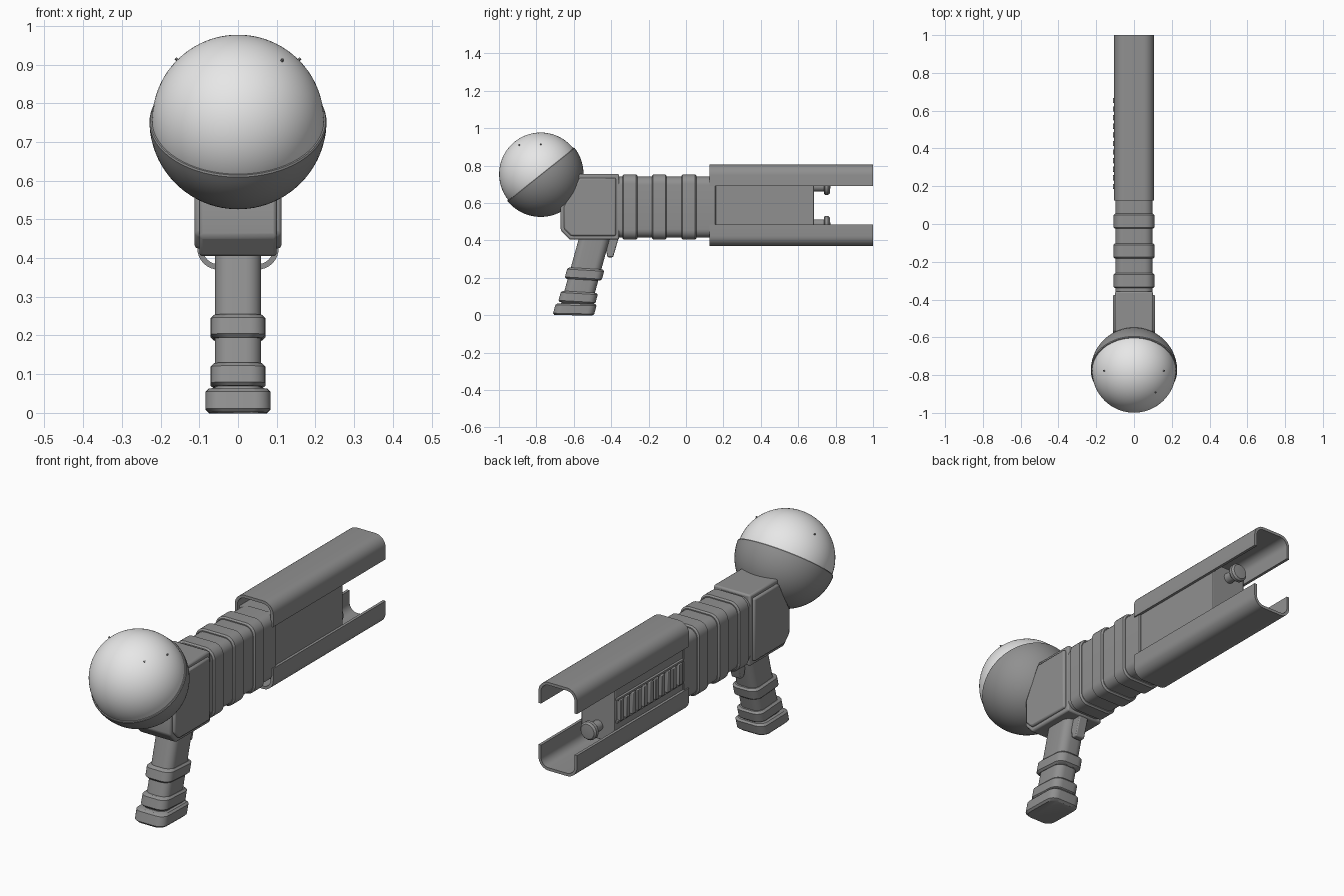
import bpy, bmesh, math
from mathutils import Vector, Matrix

if "Cube" in bpy.data.objects:
    bpy.data.objects.remove(bpy.data.objects["Cube"])


def material(name, v):
    m = bpy.data.materials.new(name)
    m.diffuse_color = (v, v, v, 1)
    m.use_nodes = True
    m.node_tree.nodes["Principled BSDF"].inputs["Base Color"].default_value = m.diffuse_color
    return m


GREY = material("mid grey", 0.28)
WHITE = material("off white", 0.8)


def finish(name, bm, mat=GREY, angle=35, bevel=0):
    bmesh.ops.recalc_face_normals(bm, faces=bm.faces)
    mesh = bpy.data.meshes.new(name)
    bm.to_mesh(mesh)
    bm.free()
    mesh.materials.append(mat)
    ob = bpy.data.objects.new(name, mesh)
    bpy.context.collection.objects.link(ob)
    bpy.ops.object.select_all(action='DESELECT')
    bpy.context.view_layer.objects.active = ob
    ob.select_set(True)
    bpy.ops.object.shade_smooth_by_angle(angle=math.radians(angle))
    if bevel:
        b = ob.modifiers.new("bevel", 'BEVEL')
        b.width, b.segments = bevel, 2
        b.limit_method = 'ANGLE'
    return ob


def rounded_rect(hw, hh, r, n=6):
    pts = []
    for k, (sx, sy) in enumerate([(1, 1), (-1, 1), (-1, -1), (1, -1)]):
        for i in range(n + 1):
            a = math.pi / 2 * (k + i / n)
            pts.append((sx * (hw - r) + r * math.cos(a), sy * (hh - r) + r * math.sin(a)))
    return pts


def loft(name, sections, **kw):
    """Skin closed loops of equal length and cap both ends."""
    bm = bmesh.new()
    loops = [[bm.verts.new(p) for p in s] for s in sections]
    n = len(loops[0])
    for a, b in zip(loops, loops[1:]):
        for i in range(n):
            j = (i + 1) % n
            bm.faces.new((a[i], a[j], b[j], b[i]))
    bm.faces.new(loops[0])
    bm.faces.new(loops[-1])
    return finish(name, bm, **kw)


def box(name, lo, hi, **kw):
    bm = bmesh.new()
    lo, hi = Vector(lo), Vector(hi)
    bmesh.ops.create_cube(bm, size=1, matrix=Matrix.Translation((lo + hi) / 2)
                          @ Matrix.Diagonal((*(hi - lo), 1)))
    return finish(name, bm, **kw)


def lathe(name, profile, matrix, mat=GREY, steps=64):
    """Spin (radius, height) points around local z."""
    bm = bmesh.new()
    vs = [bm.verts.new((r, 0, h)) for r, h in profile]
    es = [bm.edges.new(e) for e in zip(vs, vs[1:])]
    bmesh.ops.spin(bm, geom=vs + es, cent=(0, 0, 0), axis=(0, 0, 1),
                   angle=math.tau, steps=steps)
    bmesh.ops.remove_doubles(bm, verts=bm.verts, dist=1e-5)
    bm.transform(matrix)
    return finish(name, bm, mat)


# Ball: white dome seated in a tilted grey cup
C = Vector((0, -0.777, 0.755))
tilt = Matrix.Translation(C) @ Matrix.Rotation(math.radians(38.5), 4, 'X')


def arc(r, a0, a1, n):
    return [(r * math.cos(a0 + (a1 - a0) * i / n), r * math.sin(a0 + (a1 - a0) * i / n))
            for i in range(n + 1)]


lathe("white_dome", arc(0.222, -0.1, math.pi / 2, 26), tilt, WHITE)
lathe("ball_cup", arc(0.229, -math.pi / 2, -0.02, 24) + [(0.226, 0.0), (0.216, 0.0), (0.214, -0.02)], tilt)

# Tiny studs on the dome
for d in [(0.115, -0.115, 0.157), (0.16, 0, 0.16), (-0.16, 0, 0.16)]:
    q = Vector(d).normalized()
    lathe("dome_stud", [(0, 0.228), (0.004, 0.228), (0.004, 0.215)],
          Matrix.Translation(C) @ q.to_track_quat('Z', 'Y').to_matrix().to_4x4(), steps=10)

# Housing behind the ball, with raised side plates
body = [(-0.67, 0.588), (-0.67, 0.455), (-0.623, 0.405), (-0.357, 0.405),
        (-0.357, 0.755), (-0.575, 0.755)]
plate = [(-0.652, 0.58), (-0.652, 0.462), (-0.615, 0.425), (-0.375, 0.425),
         (-0.375, 0.735), (-0.568, 0.735)]
loft("housing", [[(x, y, z) for y, z in body] for x in (-0.1, 0.1)], bevel=0.008)
for s in (-1, 1):
    loft("housing_side_plate", [[(s * x, y, z) for y, z in plate] for x in (0.09, 0.112)], bevel=0.008)


def tube(name, y0, y1, hw, z0, z1, r, edge):
    """Rounded-rectangle bar along y with softened ends."""
    c = (z0 + z1) / 2
    secs = []
    for y, d in [(y0, edge), (y0 + edge, 0), (y1 - edge, 0), (y1, edge)]:
        secs.append([(x, y, c + z) for x, z in
                     rounded_rect(hw - d, (z1 - z0) / 2 - d, r - d / 2)])
    return loft(name, secs)


# Neck with three raised rings
tube("neck", -0.37, 0.16, 0.099, 0.416, 0.741, 0.045, 0.004)
for y in (-0.34, -0.183, -0.025):
    tube("neck_ring", y, y + 0.08, 0.108, 0.405, 0.753, 0.05, 0.007)

# Core between the rails
box("core", (-0.092, 0.14, 0.42), (0.092, 0.685, 0.738), bevel=0.004)


# Upper and lower channel rails
def rail(name, flip):
    hw, top, low, r, t = 0.105, 0.805, 0.69, 0.055, 0.014

    def half(off):
        pts = [(hw - off, low)]
        for i in range(9):
            a = math.pi / 2 * i / 8
            pts.append((hw - r + (r - off) * math.cos(a), top - r + (r - off) * math.sin(a)))
        return pts + [(-x, z) for x, z in reversed(pts)]
    outer, inner = half(0), half(t)
    mid = 0.5875
    bm = bmesh.new()
    rows = []
    for y in (0.125, 1.0):
        rows.append([[bm.verts.new((x, y, 2 * mid - z if flip else z)) for x, z in p]
                     for p in (outer, inner)])
    (oa, ia), (ob, ib) = rows
    for p, q in ((oa, ob), (ia, ib), (oa, ia), (ob, ib)):
        for i in range(len(p) - 1):
            bm.faces.new((p[i], p[i + 1], q[i + 1], q[i]))
    for i in (0, -1):
        bm.faces.new((oa[i], ia[i], ib[i], ob[i]))
    finish(name, bm)


rail("upper_rail", False)
rail("lower_rail", True)

# Pegs on the end of the core
for z in (0.688, 0.487):
    lathe("end_peg", [(0, 0), (0.026, 0), (0.026, 0.055), (0.038, 0.055), (0.044, 0.062),
                      (0.044, 0.078), (0.036, 0.087), (0, 0.09)],
          Matrix.Translation((0, 0.682, z)) @ Matrix.Rotation(-math.pi / 2, 4, 'X'), steps=32)

# Slatted vent on the left side
for z in (0.522, 0.632):
    box("vent_frame", (-0.104, 0.165, z), (-0.09, 0.68, z + 0.01))
for i in range(11):
    y = 0.185 + i * 0.0455
    box("vent_slat", (-0.112, y, 0.53), (-0.09, y + 0.028, 0.634), bevel=0.003)


# Raked grip with two bands and a foot
def grip_part(name, z0, z1, hw, hl, edge, slope=0.06):
    secs = []
    for z, d in [(z0, edge), (z0 + edge, 0), (z1 - edge, 0), (z1, edge)]:
        c = -0.603 + 0.275 * z
        secs.append([(x, c + y, z - slope * y) for x, y in rounded_rect(hw - d, hl - d, 0.04)])
    loft(name, secs)


grip_part("grip", 0.03, 0.44, 0.06, 0.083, 0.003, 0)
grip_part("grip_band", 0.19, 0.25, 0.071, 0.099, 0.009)
grip_part("grip_band", 0.065, 0.125, 0.071, 0.099, 0.009)
grip_part("grip_foot", 0.0, 0.062, 0.084, 0.11, 0.009, 0.02)

# Trigger
loft("trigger", [[(x, y, z) for y, z in
                  [(-0.44, 0.42), (-0.362, 0.42), (-0.365, 0.395), (-0.39, 0.31), (-0.42, 0.31)]]
                 for x in (-0.025, 0.025)], bevel=0.005)
